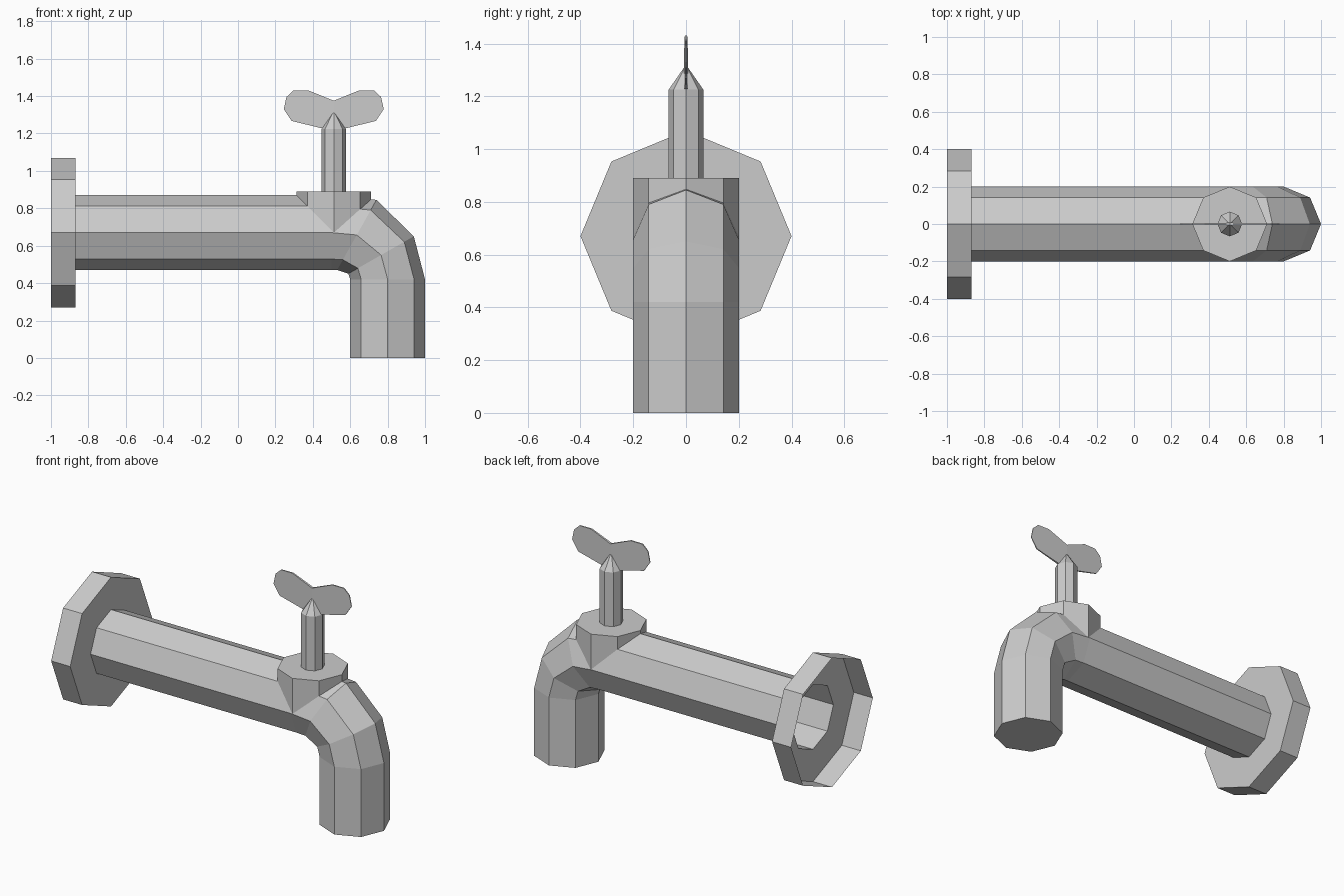
import bpy, bmesh
from math import sin, cos, pi, sqrt

if "Cube" in bpy.data.objects:
    bpy.data.objects.remove(bpy.data.objects["Cube"])


def make_object(name, bm):
    bmesh.ops.recalc_face_normals(bm, faces=bm.faces[:])
    mesh = bpy.data.meshes.new(name)
    bm.to_mesh(mesh)
    bm.free()
    obj = bpy.data.objects.new(name, mesh)
    bpy.context.collection.objects.link(obj)
    return obj


def loft(name, rings, cap_end=True):
    """Skin a list of 8-point rings; a one-point ring closes to a tip."""
    bm = bmesh.new()
    loops = [[bm.verts.new(p) for p in ring] for ring in rings]
    for a, b in zip(loops, loops[1:]):
        for i in range(8):
            j = (i + 1) % 8
            if len(b) == 1:
                bm.faces.new((a[i], a[j], b[0]))
            else:
                bm.faces.new((a[i], a[j], b[j], b[i]))
    if cap_end and len(loops[-1]) > 2:
        bm.faces.new(loops[-1])
    return make_object(name, bm)


def pipe_ring(low, high, half_width):
    """Octagon across the y axis, between two points of the xz plane."""
    cx, cz = (low[0] + high[0]) / 2, (low[1] + high[1]) / 2
    ux, uz = (high[0] - low[0]) / 2, (high[1] - low[1]) / 2
    return [(cx + ux * cos(k * pi / 4), half_width * sin(k * pi / 4), cz + uz * cos(k * pi / 4))
            for k in range(8)]


def flat_ring(radius, height):
    """Horizontal octagon around the valve axis; height may depend on x, y."""
    pts = [(radius * cos(k * pi / 4), radius * sin(k * pi / 4)) for k in range(8)]
    return [(VALVE_X + x, y, height(x, y) if callable(height) else height) for x, y in pts]


VALVE_X = 0.512

# Hollow wall flange, pipe, bend and spout as one skin, open at the wall
loft("flange_pipe_spout", [
    pipe_ring((-1, 0.27), (-1, 1.07), 0.4),
    pipe_ring((-0.87, 0.27), (-0.87, 1.07), 0.4),
    pipe_ring((-0.87, 0.47), (-0.87, 0.87), 0.2),
    pipe_ring((0.50, 0.47), (0.50, 0.87), 0.2),
    pipe_ring((0.53, 0.47), (0.74, 0.845), 0.2),
    pipe_ring((0.59, 0.45), (0.94, 0.65), 0.2),
    pipe_ring((0.60, 0.42), (1.0, 0.42), 0.2),
    pipe_ring((0.60, 0.0), (1.0, 0.0), 0.2),
])


# Valve collar, its lower rim following the pipe surface
def saddle(x, y):
    return 0.67 + sqrt(max(0.0, 0.04 - y * y)) - max(0.0, x) * 0.2


loft("valve_collar", [flat_ring(0.2, saddle), flat_ring(0.2, 0.89)])

# Stem with pointed tip
loft("valve_stem", [flat_ring(0.066, 0.89), flat_ring(0.066, 1.225), [(VALVE_X, 0, 1.32)]])

# Thin butterfly handle: one wing outline, mirrored, tapering to the ends
wing = [(0.065, 1.228), (0.225, 1.267), (0.267, 1.33), (0.253, 1.395),
        (0.215, 1.43), (0.135, 1.43)]
outline = [(0, 1.228)] + wing + [(0, 1.375)]
bm = bmesh.new()
for side in (1, -1):
    front, back = [[bm.verts.new((VALVE_X + side * x, s * (0.007 - 0.018 * x), z))
                    for x, z in outline] for s in (-1, 1)]
    bm.faces.new(front)
    bm.faces.new(back)
    for i in range(len(outline) - 1):
        bm.faces.new((front[i], front[i + 1], back[i + 1], back[i]))
bmesh.ops.remove_doubles(bm, verts=bm.verts[:], dist=0.0001)
make_object("handle", bm)
